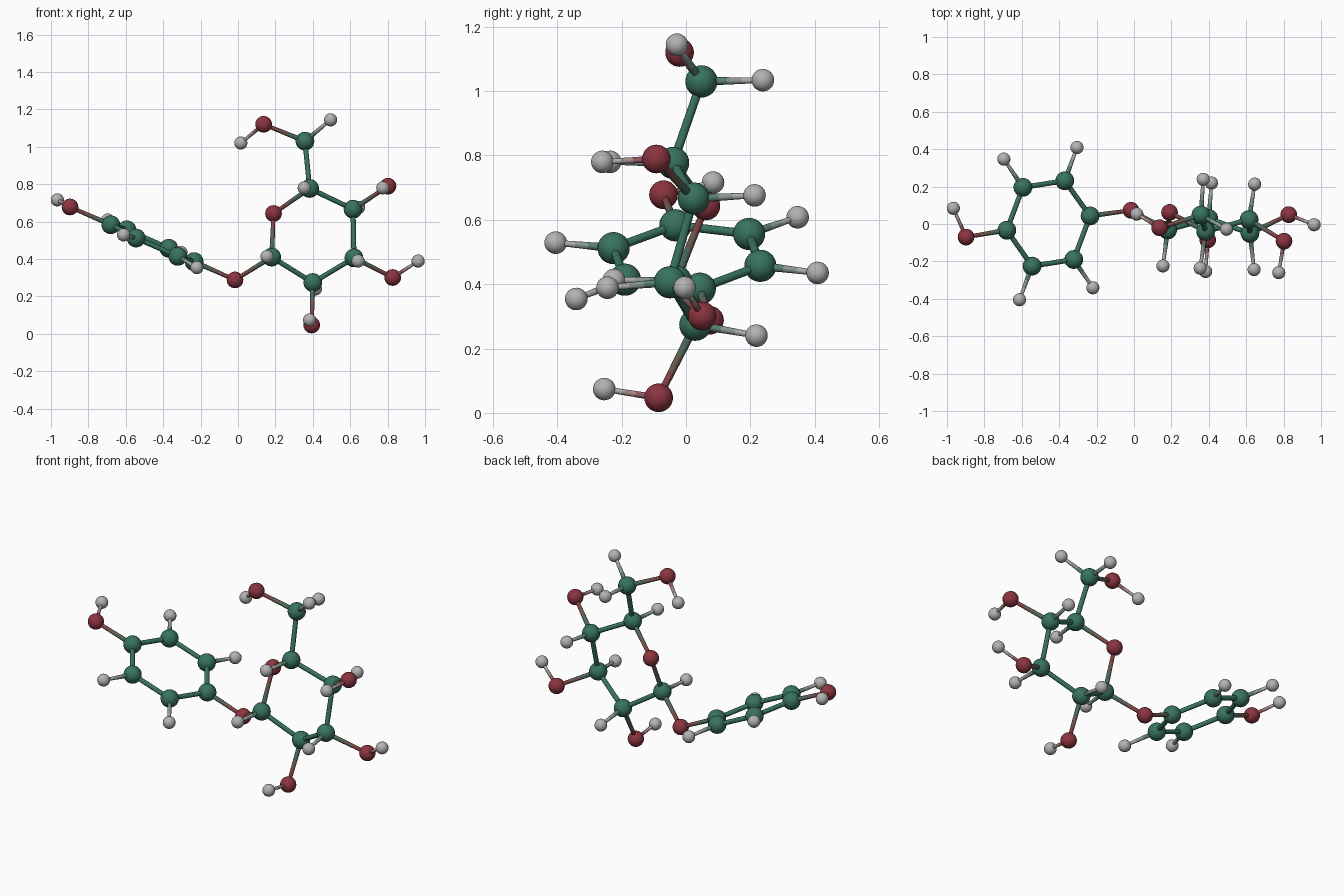
import bpy, bmesh
from mathutils import Vector, Matrix

if "Cube" in bpy.data.objects:
    bpy.data.objects.remove(bpy.data.objects["Cube"])

# element: colour, ball radius, bond radius at that end
STYLE = {
    "C": ((0.04, 0.17, 0.115), 0.050, 0.0135),
    "O": ((0.26, 0.035, 0.05), 0.0445, 0.0105),
    "H": ((0.45, 0.45, 0.45), 0.035, 0.0085),
}
NAMES = {"C": "carbon", "O": "oxygen", "H": "hydrogen"}


def material(name, col):
    m = bpy.data.materials.get(name) or bpy.data.materials.new(name)
    m.diffuse_color = (*col, 1)
    m.use_nodes = True
    m.node_tree.nodes["Principled BSDF"].inputs["Base Color"].default_value = m.diffuse_color
    return m


def finish(bm, name, mats):
    me = bpy.data.meshes.new(name)
    for f in bm.faces:
        f.smooth = True
    bm.to_mesh(me)
    bm.free()
    for m in mats:
        me.materials.append(m)
    ob = bpy.data.objects.new(name, me)
    bpy.context.collection.objects.link(ob)
    return ob


def ball(key, pos):
    col, r, _ = STYLE[key[0]]
    bm = bmesh.new()
    bmesh.ops.create_uvsphere(bm, u_segments=32, v_segments=16, radius=r)
    ob = finish(bm, "atom_" + key, [material(NAMES[key[0]], col)])
    ob.location = pos


def stick(ka, kb):
    # tapered rod in three bands, blending the colours of both atoms
    a, b = atoms[ka], atoms[kb]
    ca, _, ra = STYLE[ka[0]]
    cb, _, rb = STYLE[kb[0]]
    d = b - a
    rot = d.to_track_quat('Z', 'Y').to_matrix().to_4x4()
    bands = [0.0, 0.42, 0.65, 1.0]
    mats = []
    bm = bmesh.new()
    for i, mix in enumerate((0.15, 0.5, 0.85)):
        t0, t1 = bands[i], bands[i + 1]
        before = set(bm.faces)
        bmesh.ops.create_cone(
            bm, cap_ends=False, segments=16,
            radius1=ra + (rb - ra) * t0, radius2=ra + (rb - ra) * t1,
            depth=d.length * (t1 - t0),
            matrix=Matrix.Translation(a + d * (t0 + t1) / 2) @ rot)
        for f in set(bm.faces) - before:
            f.material_index = i
        col = [p + (q - p) * mix for p, q in zip(ca, cb)]
        mats.append(material(f"bond_{ka[0]}{kb[0]}_{i}", col))
    bmesh.ops.remove_doubles(bm, verts=bm.verts, dist=1e-4)
    finish(bm, f"bond_{ka}_{kb}", mats)


# flat six-carbon ring, sugar ring, side arm, then oxygens and hydrogens
atoms = {k: Vector(p) for k, p in {
    "C1": (-.235, .043, .386), "C2": (-.37, .231, .457), "C3": (-.594, .196, .556),
    "C4": (-.68, -.033, .583), "C5": (-.545, -.225, .512), "C6": (-.322, -.19, .414),
    "C7": (.18, -.032, .41), "C8": (.40, .029, .274), "C9": (.62, -.05, .406),
    "C10": (.615, .024, .666), "C11": (.383, -.04, .777), "C12": (.358, .048, 1.03),
}.items()}

# atoms hung off a parent atom: name, parent, position
side = [
    ("O1", "C4", (-.898, -.07, .678)), ("H1", "O1", (-.966, .084, .716)),
    ("H2", "C3", (-.696, .347, .608)), ("H3", "C2", (-.305, .409, .435)),
    ("H4", "C6", (-.22, -.341, .354)), ("H5", "C5", (-.612, -.405, .529)),
    ("O2", "C1", (-.016, .073, .288)), ("O3", "C7", (.19, .062, .643)),
    ("H6", "C7", (.155, -.224, .413)), ("H7", "C11", (.354, -.236, .78)),
    ("H8", "C12", (.495, -.028, 1.144)), ("H9", "C12", (.37, .239, 1.034)),
    ("O4", "C12", (.137, -.02, 1.12)), ("H10", "O4", (.015, .053, 1.02)),
    ("H11", "C10", (.645, .213, .676)), ("O5", "C10", (.802, -.092, .789)),
    ("H12", "O5", (.774, -.26, .78)), ("H13", "C9", (.642, -.244, .389)),
    ("O6", "C9", (.827, .05, .301)), ("H14", "O6", (.963, -.004, .389)),
    ("H15", "C8", (.414, .219, .24)), ("O7", "C8", (.394, -.085, .047)),
    ("H16", "O7", (.383, -.254, .074)),
]
bonds = [(f"C{i + 1}", f"C{(i + 1) % 6 + 1}") for i in range(6)]
bonds += [(f"C{i}", f"C{i + 1}") for i in range(7, 12)]
bonds += [("C7", "O2"), ("C11", "O3")]
for k, parent, p in side:
    atoms[k] = Vector(p)
    bonds.append((parent, k))

for k, p in atoms.items():
    ball(k, p)
for a, b in bonds:
    stick(a, b)
